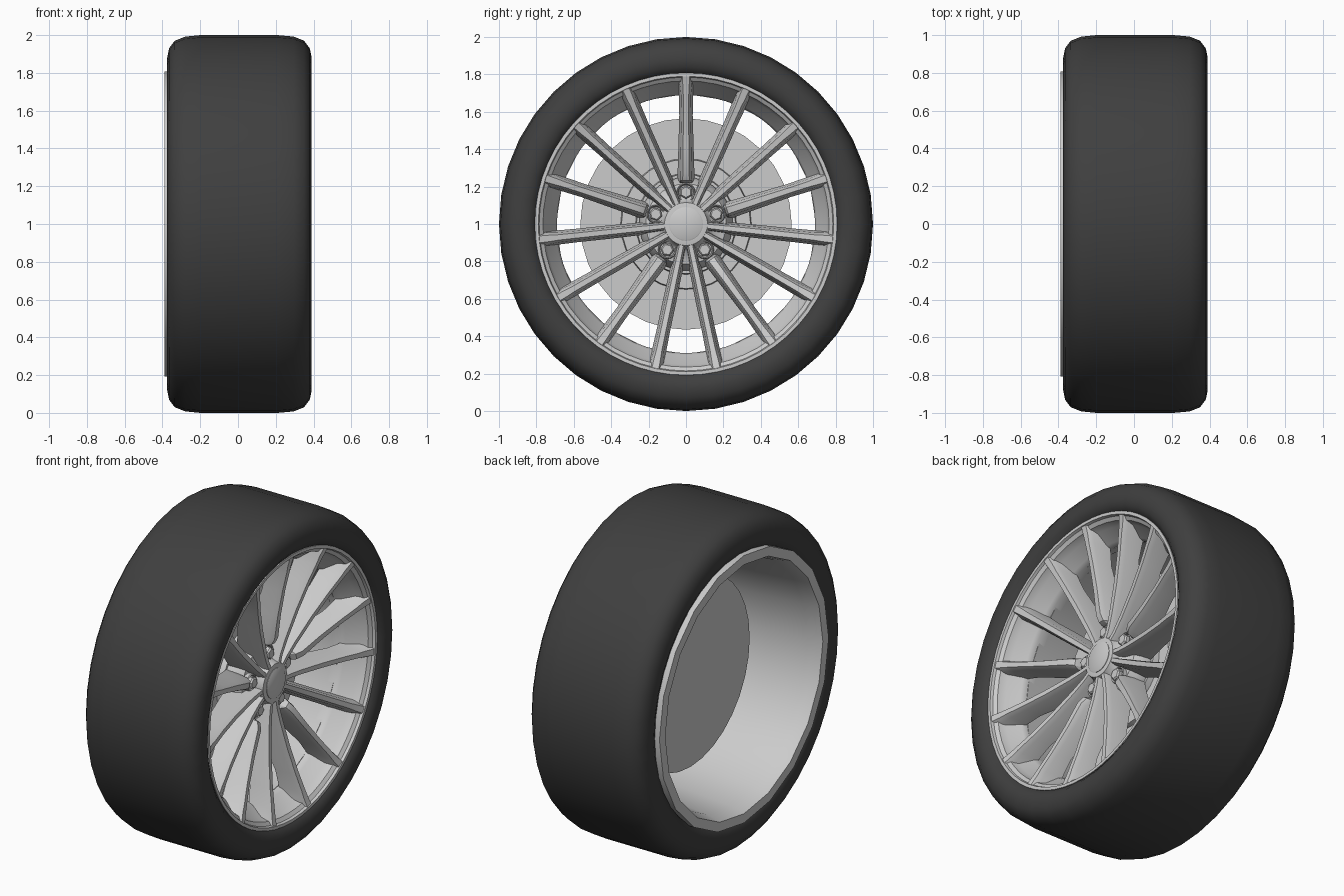
import bpy, bmesh, math
from mathutils import Vector

if "Cube" in bpy.data.objects:
    bpy.data.objects.remove(bpy.data.objects["Cube"])

CZ = 1.0  # axle height; the axle runs along x


def finish(name, bm, angle=35, mat=None):
    bmesh.ops.remove_doubles(bm, verts=bm.verts, dist=1e-5)
    bmesh.ops.recalc_face_normals(bm, faces=bm.faces)
    me = bpy.data.meshes.new(name)
    bm.to_mesh(me)
    bm.free()
    ob = bpy.data.objects.new(name, me)
    bpy.context.collection.objects.link(ob)
    if mat:
        me.materials.append(mat)
    bpy.ops.object.select_all(action='DESELECT')
    ob.select_set(True)
    bpy.context.view_layer.objects.active = ob
    if angle:
        bpy.ops.object.shade_smooth_by_angle(angle=math.radians(angle))
    return ob


def polar(x, r, a, side=0.0):
    """Point at radius r, angle a from +y, shifted sideways along the tangent."""
    return Vector((x, r * math.cos(a) - side * math.sin(a),
                   CZ + r * math.sin(a) + side * math.cos(a)))


def lathe(bm, profile, segs, centre=(0, 0), closed=False, phase=0.0):
    """Revolve (x, r) points about an axis parallel to x."""
    off = Vector((0, centre[0], centre[1]))
    rings = []
    for x, r in profile:
        if r == 0:
            v = bm.verts.new(polar(x, 0, 0) + off)
            rings.append([v] * segs)
        else:
            rings.append([bm.verts.new(polar(x, r, phase + 2 * math.pi * i / segs) + off)
                          for i in range(segs)])
    pairs = list(zip(rings, rings[1:]))
    if closed:
        pairs.append((rings[-1], rings[0]))
    for a, b in pairs:
        for i in range(segs):
            j = (i + 1) % segs
            vs = list(dict.fromkeys([a[i], a[j], b[j], b[i]]))
            if len(vs) > 2:
                bm.faces.new(vs)


def lathe_object(name, profile, segs, closed=False, phase=0.0, angle=35, mat=None):
    bm = bmesh.new()
    lathe(bm, profile, segs, closed=closed, phase=phase)
    return finish(name, bm, angle, mat)


# Tire
rubber = bpy.data.materials.new("rubber")
rubber.diffuse_color = (0.05, 0.05, 0.05, 1)
rubber.use_nodes = True
rubber.node_tree.nodes["Principled BSDF"].inputs["Base Color"].default_value = rubber.diffuse_color
tire = [(-.33, .79), (-.355, .805), (-.371, .84), (-.375, .88), (-.365, .93), (-.335, .97),
        (-.28, .992), (-.20, 1.0), (.21, 1.0), (.295, .992), (.35, .97), (.38, .93),
        (.39, .88), (.384, .84), (.36, .808), (.33, .795)]
lathe_object("tire", tire, 40, angle=60, mat=rubber)

# Rear barrel with flange
barrel = [(-.388, .808), (-.388, .752), (-.36, .742), (-.30, .73), (-.05, .71), (.19, .695),
          (.19, .73), (-.20, .76), (-.33, .808)]
lathe_object("barrel", barrel, 20, closed=True, phase=math.pi / 2)

# Front rim ring with stepped, sloped lip
lip = [(.15, .692), (.20, .69), (.225, .70), (.29, .752), (.335, .765), (.35, .785),
       (.366, .79), (.366, .808), (.33, .81), (.27, .785), (.15, .73)]
lathe_object("rim_lip", lip, 60, closed=True, phase=math.pi / 2, angle=25)

# Brake disc with stepped hat
disc = [(-.03, 0), (-.03, .565), (.02, .565), (.02, .35), (.045, .345), (.045, .27),
        (.08, .265), (.08, 0)]
lathe_object("brake_disc", disc, 32)

# Hub body and centre cap
hub = [(.06, 0), (.06, .25), (.10, .25), (.14, .235), (.175, .215), (.185, .15),
       (.21, .128), (.248, .115), (.252, .09), (.252, 0)]
lathe_object("hub", hub, 30, phase=math.pi / 2, angle=50)
lathe_object("centre_cap", [(.24, 0), (.24, .09), (.255, .09), (.258, .085), (.258, 0)], 24)

# Spokes: stations are (radius, top x, bottom x, width scale)
LONG = [(.10, .246, .07, .65), (.16, .245, .07, .68), (.25, .253, .085, .75),
        (.42, .277, .14, .8), (.58, .308, .19, .8), (.69, .335, .20, .85),
        (.735, .345, .21, 1.0), (.80, .364, .29, 1.1)]
SHORT = [(.22, .20, .07, 1.0), (.232, .235, .07, 1.05), (.27, .256, .085, 1.0),
         (.42, .277, .14, .9)] + LONG[4:]


def add_spoke(bm, stations, a):
    rings = []
    for r, top, bot, w in stations:
        half = [(.017 * w, top), (.020 * w, top - .006), (.031 * w, top - .03), (.045 * w, bot)]
        section = half + [(-s, x) for s, x in reversed(half)]
        rings.append([bm.verts.new(polar(x, r, a, s)) for s, x in section])
    for p, q in zip(rings, rings[1:]):
        for i in range(len(p)):
            j = (i + 1) % len(p)
            bm.faces.new((p[i], p[j], q[j], q[i]))
    bm.faces.new(rings[0])
    bm.faces.new(rings[-1])


bm = bmesh.new()
for k in range(15):
    add_spoke(bm, SHORT if k % 3 == 0 else LONG, math.pi / 2 + k * math.tau / 15)
finish("spokes", bm, 25)

# Five lug seats and hexagonal nuts
seats, nuts = bmesh.new(), bmesh.new()
for k in range(5):
    a = math.pi / 2 + k * math.tau / 5
    c = (.17 * math.cos(a), .17 * math.sin(a))
    lathe(seats, [(.10, .05), (.20, .05), (.205, .046), (.20, .041), (.187, .039), (.187, 0)], 16, c)
    lathe(nuts, [(.17, .036), (.215, .036), (.224, .028), (.224, 0)], 6, c, phase=a)
finish("lug_seats", seats)
finish("lug_nuts", nuts, 0)
